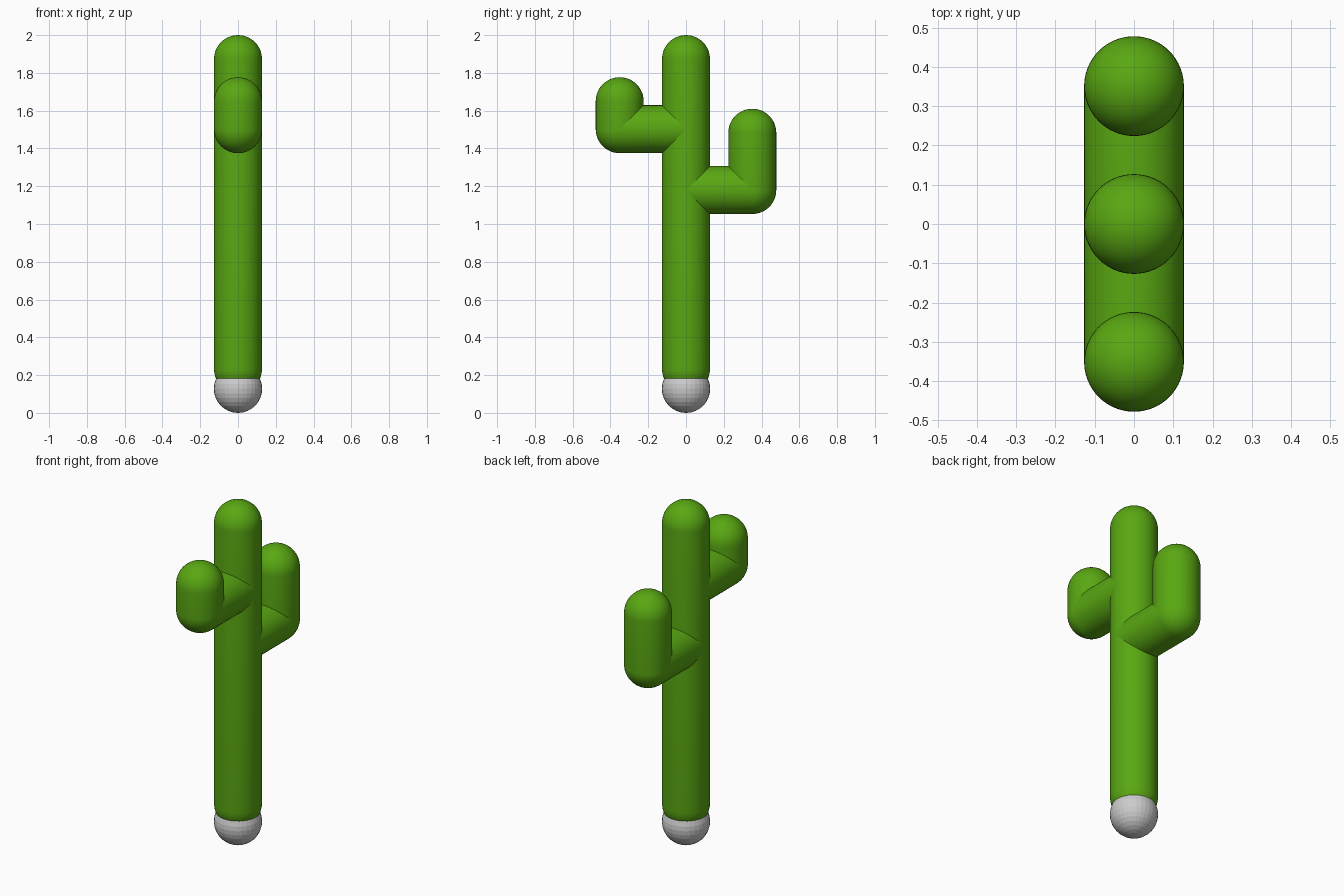
import bpy, bmesh, math
from mathutils import Vector, Matrix

if "Cube" in bpy.data.objects:
    bpy.data.objects.remove(bpy.data.objects["Cube"])

R = 0.127
SEG, RINGS = 64, 12

green = bpy.data.materials.new("cactus_green")
green.diffuse_color = (0.10, 0.39, 0.006, 1)
green.use_nodes = True
green.node_tree.nodes["Principled BSDF"].inputs["Base Color"].default_value = green.diffuse_color


def capsule(name, a, b):
    """Round-ended tube of radius R between two centre points."""
    a, b = Vector(a), Vector(b)
    length = (b - a).length
    steps = [math.pi / 2 * i / RINGS for i in range(RINGS + 1)]
    profile = [(R * math.sin(t), -R * math.cos(t)) for t in steps]
    profile += [(R * math.cos(t), length + R * math.sin(t)) for t in steps]
    bm = bmesh.new()
    verts = [bm.verts.new((x, 0, z)) for x, z in profile]
    edges = [bm.edges.new(pair) for pair in zip(verts, verts[1:])]
    bmesh.ops.spin(bm, geom=verts + edges, cent=(0, 0, 0), axis=(0, 0, 1),
                   angle=math.tau, steps=SEG, use_merge=False)
    bmesh.ops.remove_doubles(bm, verts=bm.verts, dist=1e-5)
    bmesh.ops.recalc_face_normals(bm, faces=bm.faces)
    for f in bm.faces:
        f.smooth = True
    mesh = bpy.data.meshes.new(name)
    bm.to_mesh(mesh)
    bm.free()
    mesh.materials.append(green)
    obj = bpy.data.objects.new(name, mesh)
    bpy.context.collection.objects.link(obj)
    turn = Vector((0, 0, 1)).rotation_difference(b - a).to_matrix().to_4x4()
    obj.matrix_world = Matrix.Translation(a) @ turn
    return obj


# Trunk
capsule("trunk", (0, 0, 0.233), (0, 0, 2 - R))

# Arms: a branch out of the trunk, then an upright
for side, y, z_low, z_top in (("front", -0.351, 1.502, 1.65),
                              ("back", 0.351, 1.18, 1.483)):
    capsule(side + "_arm_branch", (0, 0, z_low), (0, y, z_low))
    capsule(side + "_arm_upright", (0, y, z_low), (0, y, z_top))

# Faceted grey ball at the foot
bpy.ops.mesh.primitive_uv_sphere_add(segments=32, ring_count=16, radius=0.128,
                                     location=(0, 0, 0.128))
bpy.context.object.name = "base_ball"
